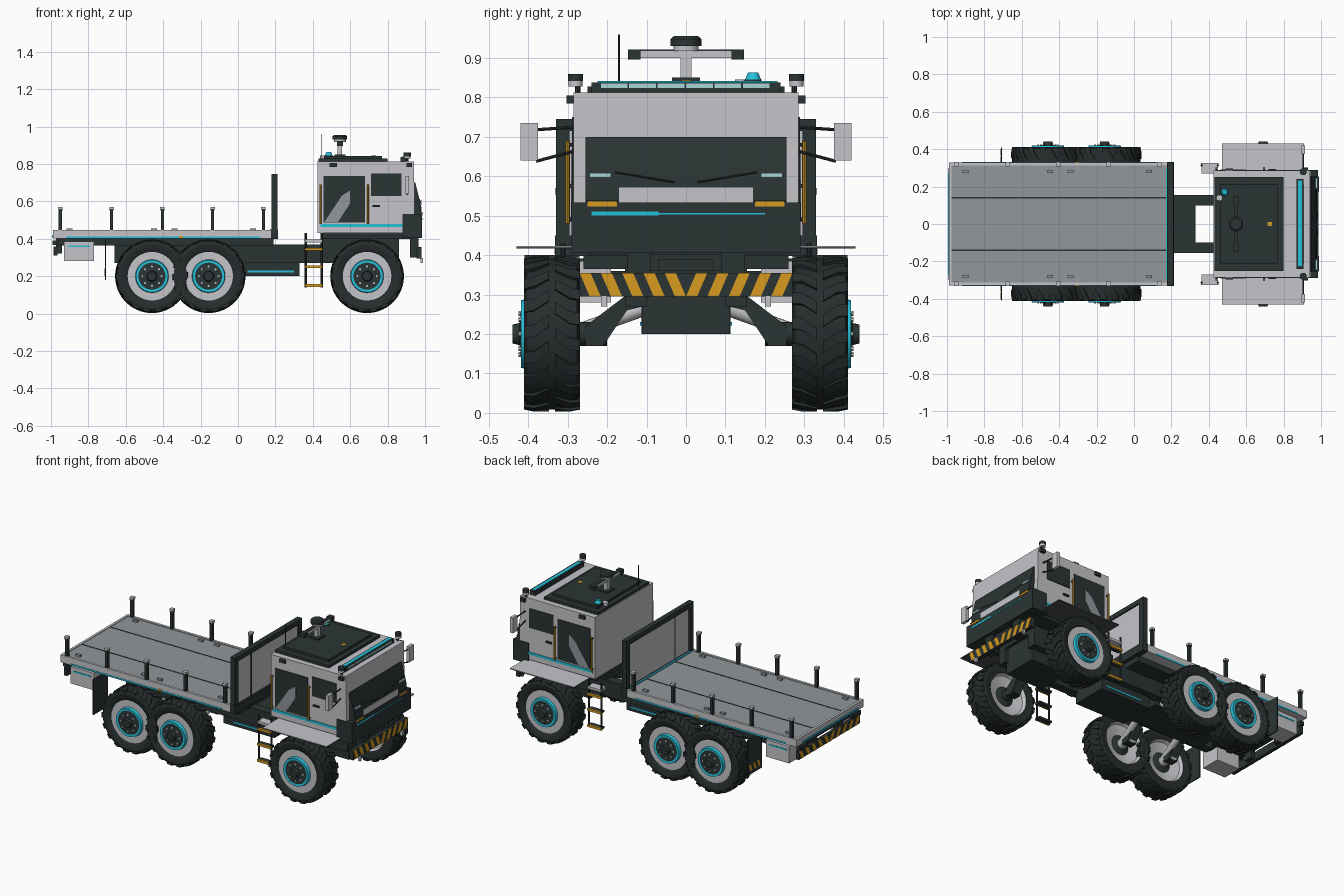
import bpy, bmesh, math
from mathutils import Matrix, Vector

if "Cube" in bpy.data.objects:
    bpy.data.objects.remove(bpy.data.objects["Cube"])

def material(name, r, g, b):
    m = bpy.data.materials.new(name)
    m.diffuse_color = (r, g, b, 1)
    m.use_nodes = True
    m.node_tree.nodes["Principled BSDF"].inputs["Base Color"].default_value = m.diffuse_color
    return m

LIGHT = material("light grey paint", .56, .56, .59)
DECK = material("deck grey", .28, .31, .325)
SHADE = material("underbody grey", .07, .075, .078)
DARK = material("charcoal", .024, .034, .034)
RUBBER = material("rubber", .020, .026, .026)
CYAN = material("cyan", .02, .53, .70)
ORANGE = material("safety orange", .68, .33, .015)
LAMP = material("pale lamp", .40, .66, .67)

def finish(name, bm, mats):
    bmesh.ops.recalc_face_normals(bm, faces=bm.faces)
    me = bpy.data.meshes.new(name)
    bm.to_mesh(me)
    bm.free()
    for m in mats:
        me.materials.append(m)
    me.polygons.foreach_set("use_smooth", [True] * len(me.polygons))
    me.set_sharp_from_angle(angle=math.radians(30))
    o = bpy.data.objects.new(name, me)
    bpy.context.collection.objects.link(o)
    return o

def box(name, x0, x1, y0, y1, z0, z1, mat):
    bm = bmesh.new()
    bmesh.ops.create_cube(bm, size=1, matrix=Matrix.Translation(((x0+x1)/2, (y0+y1)/2, (z0+z1)/2))
                          @ Matrix.Diagonal((x1-x0, y1-y0, z1-z0, 1)))
    return finish(name, bm, [mat])

def pair(name, x0, x1, y0, y1, z0, z1, mat):
    # the same box on both sides of the truck
    box(name + "_left", x0, x1, y0, y1, z0, z1, mat)
    box(name + "_right", x0, x1, -y1, -y0, z0, z1, mat)

def rod(name, p, q, r, mat, sides=16, r2=None):
    p, q = Vector(p), Vector(q)
    d = q - p
    M = Matrix.Translation((p+q)/2) @ d.to_track_quat('Z', 'Y').to_matrix().to_4x4()
    bm = bmesh.new()
    bmesh.ops.create_cone(bm, cap_ends=True, segments=sides, radius1=r,
                          radius2=r if r2 is None else r2, depth=d.length, matrix=M)
    return finish(name, bm, [mat])

def prism(name, pts, axis, a, b, mat):
    # extrude a 2D outline along x (points are y,z) or y (points are x,z)
    bm = bmesh.new()
    put = (lambda p, t: (t, p[0], p[1])) if axis == 'x' else (lambda p, t: (p[0], t, p[1]))
    f = bm.faces.new([bm.verts.new(put(p, a)) for p in pts])
    ext = bmesh.ops.extrude_face_region(bm, geom=[f])['geom']
    d = Vector((b-a, 0, 0) if axis == 'x' else (0, b-a, 0))
    bmesh.ops.translate(bm, vec=d, verts=[v for v in ext if isinstance(v, bmesh.types.BMVert)])
    return finish(name, bm, [mat])

# ---- wheels: lathed profile (radius, y, material of the band that follows) plus tread lugs
def wheel_mesh():
    prof = [(.012, .100, 2), (.024, .100, 2), (.028, .082, 2), (.072, .077, 3), (.086, .079, 3), (.089, .060, 0),
            (.130, .060, 1), (.140, .067, 1), (.172, .071, 1), (.187, .064, 1), (.192, 0, 1), (.187, -.064, 1),
            (.172, -.071, 1), (.130, -.066, 0), (.120, -.045, 0), (.060, -.030, 2), (.012, -.050, 2)]
    n = 40
    bm = bmesh.new()
    rings = [[bm.verts.new((r*math.cos(2*math.pi*i/n), y, r*math.sin(2*math.pi*i/n))) for i in range(n)]
             for r, y, _ in prof]
    for k in range(len(prof) - 1):
        for i in range(n):
            j = (i + 1) % n
            bm.faces.new((rings[k][i], rings[k][j], rings[k+1][j], rings[k+1][i])).material_index = prof[k][2]
    for ring in (rings[0], rings[-1]):
        bm.faces.new(ring).material_index = 2
    # slanted lugs, staggered between the two halves of the tread
    count = 18
    for s in (-1, 1):
        for i in range(count):
            a0 = 2*math.pi*(i + (.5 if s > 0 else 0))/count
            v = []
            for y, shift, top in ((.008, 0, .197), (.045, .13, .197), (.071, .15, .192)):
                for r, da in ((.178, -.085), (top, -.080), (top, .080), (.178, .085)):
                    a = a0 + shift + da
                    v.append(bm.verts.new((r*math.cos(a), s*y, r*math.sin(a))))
            for b in (0, 4):
                for k in range(4):
                    bm.faces.new((v[b+k], v[b+(k+1) % 4], v[b+4+(k+1) % 4], v[b+4+k])).material_index = 1
            bm.faces.new(v[:4]).material_index = 1
            bm.faces.new(v[8:]).material_index = 1
    # wheel bolts
    for i in range(8):
        a = 2*math.pi*i/8
        M = Matrix.Translation((.052*math.cos(a), .081, .052*math.sin(a))) @ Matrix.Rotation(math.pi/2, 4, 'X')
        bmesh.ops.create_cone(bm, cap_ends=True, segments=6, radius1=.006, radius2=.006, depth=.008, matrix=M)
    return finish("wheel", bm, [LIGHT, RUBBER, DARK, CYAN])

wheel = wheel_mesh()
wheel.location = (.69, .34, .2)
for x in (-.46, -.157, .69):
    for s in (1, -1):
        if (x, s) != (.69, 1):
            w = bpy.data.objects.new("wheel", wheel.data)
            bpy.context.collection.objects.link(w)
            w.location = (x, s*.34, .2)
            w.rotation_euler.z = 0 if s > 0 else math.pi
        # swing arm and hub carrier of each wheel
        prism("suspension_arm", [(s*.11, .31), (s*.15, .30), (s*.255, .22), (s*.255, .17), (s*.21, .17), (s*.15, .26),
                                 (s*.11, .27)], 'x', x-.03, x+.03, DARK)
        rod("hub_carrier", (x, s*.20, .2), (x, s*.30, .2), .03, LIGHT if x < 0 else DARK)
        if x < 0:
            rod("drive_shaft", (x+.045, s*.08, .275), (x+.01, s*.29, .2), .02, LIGHT)

# ---- chassis
pair("chassis_rail", -.66, .86, .10, .155, .27, .37, DARK)
box("power_pack", -.02, .33, -.113, .113, .20, .365, DARK)
pair("power_pack_stripe", .05, .30, .112, .117, .221, .230, CYAN)
box("front_gearbox", .58, .84, -.11, .11, .20, .36, DARK)
box("rear_gearbox", -.56, -.06, -.11, .11, .24, .36, DARK)
box("cab_floor", .44, .93, -.25, .25, .40, .432, DARK)
box("cab_mount", .44, .86, -.15, .15, .36, .405, DARK)
box("bed_subframe", -.96, .19, -.26, .26, .365, .403, DARK)
pair("tool_box", -.93, -.77, .19, .315, .28, .385, LIGHT)
pair("tool_box_stripe", -.91, -.79, .314, .318, .355, .364, CYAN)
pair("mud_flap", -.712, -.705, .27, .41, .18, .40, DARK)
for s in (1, -1):
    for k in range(3):
        y = s*(.285 + .04*k)
        prism("flap_stripe", [(y, .2), (y+s*.02, .2), (y+s*.035, .24), (y+s*.015, .24)], 'x', -.7125, -.711, ORANGE)

# ---- load bed
box("bed_tray", -.99, .21, -.33, .33, .402, .44, LIGHT)
box("bed_deck", -.975, .175, -.312, .312, .43, .444, DECK)
pair("bed_edge", -.99, .18, .315, .33, .43, .448, LIGHT)
box("tail_edge", -.99, -.975, -.33, .33, .43, .448, LIGHT)
pair("deck_groove", -.975, .175, .136, .144, .442, .4455, DARK)
pair("bed_stripe", -.92, .12, .329, .332, .402, .412, CYAN)
pair("side_marker", -.315, -.295, .329, .334, .403, .416, ORANGE)
box("tail_stripe", -.995, -.989, -.27, .27, .408, .418, CYAN)
for x in (-.95, -.676, -.404, -.136, .136):
    pair("stake", x-.009, x+.009, .311, .329, .44, .555, DARK)
    pair("stake_cap", x-.012, x+.012, .308, .332, .558, .570, LIGHT)
    pair("stake_collar", x-.011, x+.011, .309, .331, .552, .558, DARK)
for x in (-.90, -.45, -.34, .08):
    pair("lashing_point", x-.016, x+.016, .272, .288, .443, .456, DECK)

# ---- headboard
pair("headboard_post", .178, .21, .295, .33, .40, .72, DARK)
box("headboard_top", .178, .21, -.33, .33, .715, .745, DARK)
box("headboard_panel", .188, .202, -.30, .30, .44, .716, LIGHT)
box("headboard_sill", .176, .213, -.332, .332, .398, .45, DARK)
box("headboard_rib", .186, .204, -.165, -.155, .44, .72, DARK)
box("headboard_stripe", .170, .177, -.30, .30, .443, .451, CYAN)

# ---- cab shell and side details
prism("cab_shell", [(.425, .43), (.94, .43), (.945, .57), (.94, .812), (.425, .812)], 'y', -.285, .285, LIGHT)
pair("cab_stripe", .44, .885, .284, .289, .463, .479, CYAN)
pair("door_window", .457, .68, .284, .289, .487, .735, DARK)
pair("side_window", .71, .875, .284, .289, .63, .75, DARK)
for s in (1, -1):
    prism("door_panel", [(.462, .49), (.535, .49), (.60, .59), (.60, .66), (.555, .63)], 'y', s*.288, s*.291, DECK)
pair("door_handle", .72, .76, .284, .295, .57, .58, DARK)
pair("roof_side_lamp", .49, .53, .284, .298, .785, .805, DARK)
for s in (1, -1):
    for x in (.44, .695):
        rod("grab_rail", (x, s*.300, .48), (x, s*.300, .69), .0055, ORANGE, 8)
        for z in (.49, .68):
            rod("rail_mount", (x, s*.28, z), (x, s*.300, z), .005, DARK, 6)
pair("fender", .47, .91, .25, .43, .4205, .4235, LIGHT)
pair("fender_underside", .47, .91, .25, .43, .4175, .4205, SHADE)

# ---- access ladders
for s in (1, -1):
    for x in (.362, .448):
        rod("ladder_rail", (x, s*.312, .14), (x, s*.312, .43), .006, DARK, 8)
pair("ladder_top", .36, .45, .27, .325, .38, .395, LIGHT)
for z in (.345, .25, .15):
    pair("ladder_step", .36, .45, .288, .318, z-.006, z+.006, DARK)
    pair("ladder_step_edge", .358, .452, .317, .326, z-.007, z+.007, ORANGE)

# ---- mirrors and corner lamps
for s in (1, -1):
    box("mirror", .895, .915, min(s*.375, s*.42), max(s*.375, s*.42), .64, .735, LIGHT)
    rod("mirror_arm", (.905, s*.28, .725), (.905, s*.38, .718), .004, DARK, 8)
    rod("mirror_stay", (.905, s*.28, .665), (.905, s*.38, .638), .004, DARK, 8)
    rod("corner_lamp_stem", (.905, s*.275, .80), (.905, s*.275, .83), .007, DARK, 8)
    rod("corner_lamp_band", (.905, s*.28, .828), (.905, s*.28, .841), .018, LIGHT)
    rod("corner_lamp", (.905, s*.28, .841), (.905, s*.28, .860), .019, DARK)
    box("front_marker", .90, .93, min(s*.28, s*.303), max(s*.28, s*.303), .785, .805, DARK)

# ---- front: windscreen, nose, hazard bumper
prism("windscreen", [(.935, .70), (.948, .70), (.978, .58), (.978, .53), (.935, .53)], 'y', -.255, .255, DARK)
box("nose_plate", .97, .981, -.17, .17, .533, .572, LIGHT)
box("nose", .88, .985, -.29, .29, .405, .533, DARK)
box("nose_stripe", .984, .987, -.24, -.07, .50, .511, CYAN)
box("nose_stripe_thin", .984, .987, -.07, .20, .503, .507, CYAN)
pair("head_lamp", .955, .980, .19, .245, .597, .608, LAMP)
pair("turn_signal", .96, .987, .175, .25, .524, .536, ORANGE)
pair("turn_signal_hood", .96, .988, .172, .253, .536, .540, DARK)
for s in (1, -1):
    rod("wiper", (.980, s*.03, .585), (.971, s*.18, .61), .002, RUBBER, 6)
pair("bumper_bracket", .92, .965, .09, .15, .30, .41, DARK)
box("winch", .92, .96, -.07, .07, .36, .39, DARK)

def hazard_bar(name, x0, x1, face, half, z0, z1):
    box(name, x0, x1, -half, half, z0, z1, DARK)
    w, lean, n = .028, .026, 5
    step = (half - w - lean) / (n - 1)
    for s in (1, -1):
        for k in range(n):
            y = k*step
            prism(name + "_stripe", [(s*y, z0), (s*(y+w), z0), (s*(y+w+lean), z1), (s*(y+lean), z1)],
                  'x', face-.0015, face+.0015, ORANGE)

hazard_bar("front_bumper", .955, .980, .980, .27, .295, .355)
hazard_bar("rear_bumper", -.985, -.965, -.985, .30, .31, .36)
pair("rear_bumper_bracket", -.972, -.94, .10, .155, .32, .41, DARK)
pair("tail_lamp", -.992, -.97, .22, .30, .366, .392, DARK)
pair("tow_hook", .975, .99, .20, .215, .27, .298, LIGHT)

# ---- roof equipment
box("roof_plate", .43, .80, -.25, .25, .81, .828, DARK)
box("roof_hatch", .46, .77, -.21, .21, .826, .842, DARK)
box("light_bar", .868, .905, -.24, .24, .812, .838, DARK)
box("light_bar_top", .876, .897, -.225, .232, .837, .841, CYAN)
for k in range(6):
    y = -.216 + k*.072
    box("light_bar_lamp", .904, .908, y, y+.068, .824, .835, LAMP)
box("mast_base", .515, .575, -.035, .035, .84, .85, DARK)
box("mast", .533, .557, -.014, .014, .84, .925, LIGHT)
box("mast_arm", .535, .555, -.12, .12, .90, .918, LIGHT)
box("mast_arm_cover", .534, .556, -.12, .12, .918, .921, DARK)
pair("mast_sensor", .528, .562, .115, .147, .896, .922, DARK)
rod("scanner_neck", (.545, 0, .918), (.545, 0, .931), .032, LIGHT, 20)
rod("scanner", (.545, 0, .931), (.545, 0, .948), .039, DARK, 20)
rod("scanner_cap", (.545, 0, .948), (.545, 0, .956), .039, DARK, 20, .03)
rod("antenna", (.445, -.17, .81), (.445, -.17, .96), .002, DARK, 6)
rod("beacon_base", (.485, .17, .84), (.485, .17, .846), .022, DARK)
rod("beacon", (.485, .17, .846), (.485, .17, .863), .020, CYAN, 12, .013)
rod("roof_vent", (.455, .14, .825), (.455, .14, .845), .016, LIGHT, 12)
box("roof_marker", .715, .737, -.012, .012, .841, .844, ORANGE)
